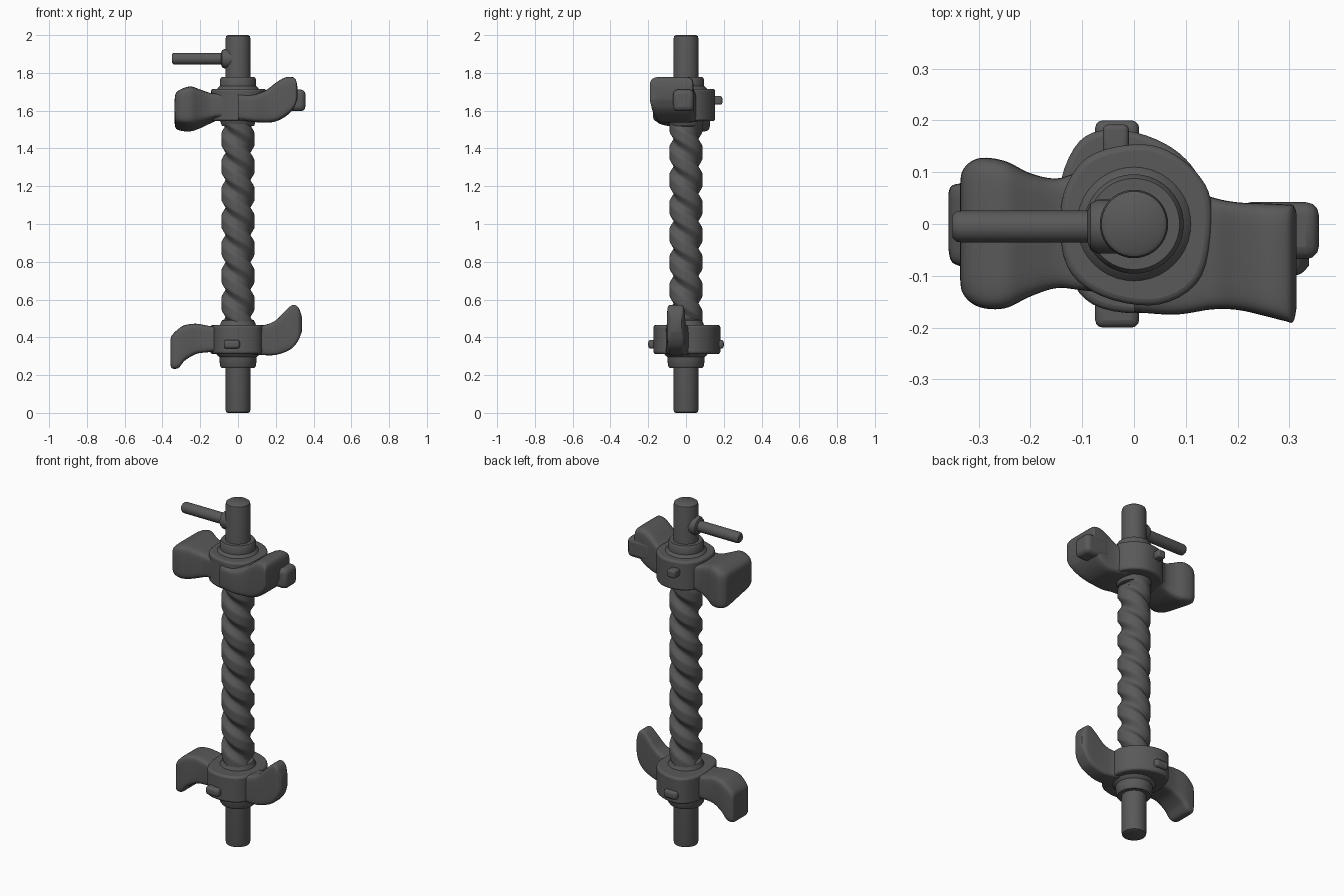
import bpy, bmesh, math
from mathutils import Vector

steel = bpy.data.materials.new("dark_grey_steel")
steel.diffuse_color = (0.1, 0.1, 0.1, 1)


def finish(name, bm, bevel=0.0, angle=40):
    bmesh.ops.recalc_face_normals(bm, faces=bm.faces)
    me = bpy.data.meshes.new(name)
    bm.to_mesh(me)
    bm.free()
    ob = bpy.data.objects.new(name, me)
    bpy.context.collection.objects.link(ob)
    me.materials.append(steel)
    bpy.context.view_layer.objects.active = ob
    ob.select_set(True)
    if bevel:
        m = ob.modifiers.new("bevel", 'BEVEL')
        m.width, m.segments, m.limit_method = bevel, 3, 'ANGLE'
    bpy.ops.object.shade_smooth_by_angle(angle=math.radians(angle))
    ob.select_set(False)
    return ob


def loft(name, rings, bevel=0.0, angle=40):
    """Skin a list of equal-length rings and cap both ends."""
    bm = bmesh.new()
    vs = [[bm.verts.new(p) for p in r] for r in rings]
    n = len(vs[0])
    for a, b in zip(vs, vs[1:]):
        for i in range(n):
            j = (i + 1) % n
            bm.faces.new((a[i], a[j], b[j], b[i]))
    bm.faces.new(vs[0])
    bm.faces.new(vs[-1])
    return finish(name, bm, bevel, angle)


def lathe(name, profile, axis='Z', centre=(0, 0, 0), n=40):
    """Turn (radius, height) points around an axis."""
    rings = []
    for r, h in profile:
        ring = []
        for i in range(n):
            a = 2 * math.pi * i / n
            c, s = r * math.cos(a), r * math.sin(a)
            p = Vector((c, s, h) if axis == 'Z' else (h, c, s))
            ring.append(p + Vector(centre))
        rings.append(ring)
    return loft(name, rings)


def box(name, lo, hi, bevel=0.01):
    rings = [[(lo[0], lo[1], z), (hi[0], lo[1], z), (hi[0], hi[1], z), (lo[0], hi[1], z)]
             for z in (lo[2], hi[2])]
    return loft(name, rings, bevel)


def spline(pts, steps=6, closed=False):
    """Catmull-Rom through tuples of any size."""
    out, n = [], len(pts)
    for i in range(n if closed else n - 1):
        if closed:
            k = [pts[(i + d) % n] for d in (-1, 0, 1, 2)]
        else:
            k = [pts[max(0, min(n - 1, i + d))] for d in (-1, 0, 1, 2)]
        for s in range(steps):
            t = s / steps
            out.append(tuple(0.5 * (2 * b + (c - a) * t + (2 * a - 5 * b + 4 * c - d) * t * t
                                    + (3 * b - a - 3 * c + d) * t ** 3) for a, b, c, d in zip(*k)))
    if not closed:
        out.append(pts[-1])
    return out


def blade(name, stations, lift=0.0, n=36):
    """Rounded-box sections: (x, z_low, z_high, y_low, y_high); lift raises the front underside."""
    rings = []
    for x, z0, z1, y0, y1 in spline(stations):
        ring = []
        for i in range(n):
            a = 2 * math.pi * (i + 0.5) / n
            c, s = math.cos(a), math.sin(a)
            u = math.copysign(abs(c) ** 0.28, c)
            v = math.copysign(abs(s) ** 0.28, s)
            up = lift * (1 - u) / 2 * (1 - v) / 2 * min(1, abs(x) / 0.25)
            ring.append((x, (y0 + y1) / 2 + u * (y1 - y0) / 2,
                         (z0 + z1) / 2 + v * (z1 - z0) / 2 + up))
        rings.append(ring)
    return loft(name, rings, 0, 45)


def hub(name, outline, z0, z1):
    pts = spline(outline, 5, True)
    return loft(name, [[(x, y, z) for x, y in pts] for z in (z0, z1)], 0.012)


# Shaft ends
lathe("upper_shaft", [(0.055, 2.0), (0.063, 1.994), (0.066, 1.98), (0.066, 1.5)])
lathe("lower_shaft", [(0.055, 0), (0.063, 0.004), (0.066, 0.016), (0.066, 0.52)])

# Twisted two-start screw
rings = []
for k in range(161):
    z = 0.45 + 1.11 * k / 160
    ring = []
    for i in range(64):
        a = 2 * math.pi * i / 64
        w = 0.5 + 0.5 * math.cos(2 * (a + 2 * math.pi * z / 0.29))
        r = 0.064 + 0.024 * min(1, 1.5 * w) ** 0.8
        ring.append((r * math.cos(a), r * math.sin(a), z))
    rings.append(ring)
loft("twisted_screw", rings, 0, 60)

# Collars
lathe("upper_collar", [(0.12, 1.70), (0.105, 1.722), (0.096, 1.73), (0.096, 1.765), (0.088, 1.778), (0.06, 1.778)])
lathe("lower_collar", [(0.06, 0.238), (0.088, 0.238), (0.096, 0.25), (0.098, 0.295), (0.11, 0.305), (0.125, 0.33)])
lathe("upper_seat", [(0.06, 1.515), (0.085, 1.52), (0.1, 1.56)])
lathe("lower_seat", [(0.1, 0.455), (0.085, 0.49), (0.06, 0.5)])

# Hubs
hub("upper_hub", [(0.15, 0.03), (0.12, 0.1), (0.05, 0.148), (-0.03, 0.15), (-0.1, 0.12),
                  (-0.14, 0.04), (-0.13, -0.08), (-0.06, -0.14), (0.05, -0.155), (0.13, -0.1)], 1.545, 1.715)
hub("lower_hub", [(0.145, 0.02), (0.12, 0.1), (0.06, 0.155), (-0.03, 0.182), (-0.105, 0.16),
                  (-0.145, 0.06), (-0.13, -0.08), (-0.08, -0.155), (0.03, -0.17), (0.12, -0.12)], 0.312, 0.465)
box("upper_hub_pin", (-0.06, 0.13, 1.632), (-0.01, 0.192, 1.677))
for side, name in ((1, "back"), (-1, "front")):
    y = sorted((side * 0.13, side * 0.2))
    box(name + "_lower_lug", (-0.075, y[0], 0.34), (0.01, y[1], 0.387), 0.015)

# Upper blades
blade("upper_left_blade", [
    (-0.336, 1.545, 1.64, -0.10, 0.07), (-0.33, 1.50, 1.69, -0.135, 0.105), (-0.30, 1.485, 1.715, -0.16, 0.127),
    (-0.25, 1.482, 1.728, -0.163, 0.122), (-0.20, 1.50, 1.712, -0.14, 0.098), (-0.15, 1.525, 1.695, -0.124, 0.088),
    (-0.10, 1.545, 1.69, -0.128, 0.10), (0.0, 1.55, 1.69, -0.14, 0.10)], 0.05)
blade("upper_right_blade", [
    (0.0, 1.55, 1.69, -0.17, 0.08), (0.08, 1.54, 1.685, -0.175, 0.08), (0.15, 1.537, 1.71, -0.165, 0.052),
    (0.20, 1.543, 1.748, -0.166, 0.042), (0.25, 1.568, 1.776, -0.177, 0.04), (0.29, 1.605, 1.777, -0.187, 0.038),
    (0.307, 1.64, 1.762, -0.189, 0.036), (0.314, 1.66, 1.73, -0.16, 0.02)])
box("upper_right_end_block", (0.2, -0.068, 1.597), (0.357, 0.042, 1.712), 0.025)

# Lower blades
blade("lower_left_blade", [
    (-0.358, 0.26, 0.38, -0.05, 0.06), (-0.35, 0.236, 0.41, -0.075, 0.075), (-0.315, 0.238, 0.445, -0.085, 0.08),
    (-0.28, 0.278, 0.465, -0.085, 0.08), (-0.22, 0.312, 0.472, -0.08, 0.075), (-0.15, 0.322, 0.46, -0.085, 0.08),
    (-0.08, 0.33, 0.455, -0.10, 0.09), (0.0, 0.33, 0.455, -0.10, 0.09)])
blade("lower_right_blade", [
    (0.0, 0.325, 0.455, -0.11, 0.06), (0.08, 0.31, 0.455, -0.11, 0.04), (0.15, 0.305, 0.468, -0.105, 0.01),
    (0.20, 0.307, 0.49, -0.103, 0.0), (0.25, 0.322, 0.54, -0.10, -0.005), (0.29, 0.345, 0.572, -0.10, -0.008),
    (0.32, 0.385, 0.557, -0.097, -0.012), (0.338, 0.43, 0.51, -0.08, -0.025)])

# Side handle with boss
lathe("handle_boss", [(0.03, -0.09), (0.045, -0.084), (0.052, -0.07), (0.052, -0.03)], 'X', (0, -0.005, 1.875))
lathe("side_handle", [(0.022, -0.35), (0.029, -0.343), (0.031, -0.33), (0.031, -0.04)], 'X', (0, -0.005, 1.875))
